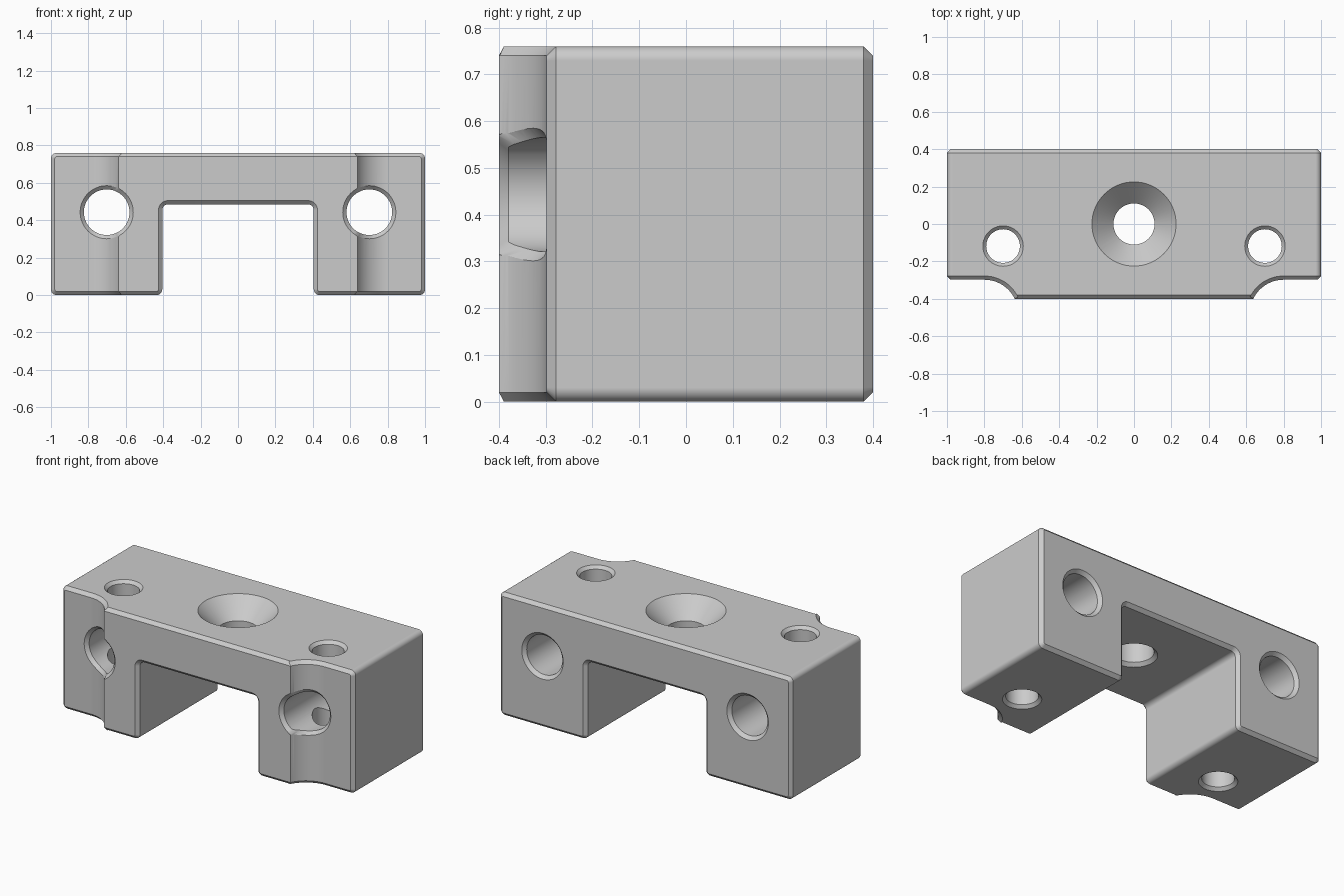
import bpy, bmesh, math
from mathutils import Vector

if "Cube" in bpy.data.objects:
    bpy.data.objects.remove(bpy.data.objects["Cube"])

HEIGHT, DEPTH, CHAMFER = 0.76, 0.4, 0.02
RECESS_Y, ARC_X, ARC_R = -0.298, 0.8, 0.18
ARC_Y = RECESS_Y - ARC_R
SEGMENTS = 64

metal = bpy.data.materials.new("light grey metal")
metal.use_nodes = True
grey = (0.6, 0.6, 0.6, 1)
metal.diffuse_color = grey
metal.node_tree.nodes["Principled BSDF"].inputs["Base Color"].default_value = grey


def finish(name, bm):
    bmesh.ops.recalc_face_normals(bm, faces=bm.faces)
    mesh = bpy.data.meshes.new(name)
    bm.to_mesh(mesh)
    bm.free()
    mesh.materials.append(metal)
    ob = bpy.data.objects.new(name, mesh)
    bpy.context.collection.objects.link(ob)
    return ob


def prism(name, points, direction):
    bm = bmesh.new()
    face = bm.faces.new([bm.verts.new(p) for p in points])
    moved = bmesh.ops.extrude_face_region(bm, geom=[face])["geom"]
    bmesh.ops.translate(bm, vec=direction, verts=[v for v in moved if isinstance(v, bmesh.types.BMVert)])
    return finish(name, bm)


def loft(name, rings):
    """Closed solid through a list of equal-sized rings."""
    bm = bmesh.new()
    loops = [[bm.verts.new(p) for p in ring] for ring in rings]
    for a, b in zip(loops, loops[1:]):
        for i in range(len(a)):
            j = (i + 1) % len(a)
            bm.faces.new((a[i], a[j], b[j], b[i]))
    bm.faces.new(loops[0])
    bm.faces.new(loops[-1])
    return finish(name, bm)


def rounded(points, radius, steps=6):
    """Fillet every right-angled corner of an outline."""
    out = []
    for i, p in enumerate(points):
        p = Vector(p)
        a = (Vector(points[i - 1]) - p).normalized() * radius
        b = (Vector(points[(i + 1) % len(points)]) - p).normalized() * radius
        for k in range(steps + 1):
            t = k / steps * math.pi / 2
            out.append(p + a * (1 - math.sin(t)) + b * (1 - math.cos(t)))
    return out


def cut(ob, cutters):
    for c in cutters:
        c.hide_render = True
        mod = ob.modifiers.new("cut", "BOOLEAN")
        mod.operation, mod.solver, mod.object = "DIFFERENCE", "EXACT", c
    bpy.context.view_layer.update()
    bm = bmesh.new()
    bm.from_object(ob, bpy.context.evaluated_depsgraph_get())
    ob.modifiers.clear()
    for c in cutters:
        bpy.data.objects.remove(c)
    return bm


def front_y(x):
    """Front surface depth, including the scooped shoulders."""
    dx = ARC_X - abs(x)
    if dx <= 0:
        return RECESS_Y
    if dx >= ARC_R:
        return -DEPTH
    return max(-DEPTH, ARC_Y + math.sqrt(ARC_R ** 2 - dx ** 2))


# Bridge-shaped body with filleted corners
outline = rounded([(-1, 0), (-0.405, 0), (-0.405, 0.485), (0.405, 0.485),
                   (0.405, 0), (1, 0), (1, HEIGHT), (-1, HEIGHT)], 0.03)
body = prism("bridge_block", [(p.x, -DEPTH, p.y) for p in outline], (0, 2 * DEPTH, 0))

# Scooped recesses on both front shoulders
scoops = []
for side in (-1, 1):
    arc = [math.pi - i / 24 * math.pi / 2 for i in range(25)]
    plan = [(ARC_X + ARC_R * math.cos(t), ARC_Y + ARC_R * math.sin(t)) for t in arc]
    plan += [(1.2, RECESS_Y), (1.2, -0.6), (ARC_X - ARC_R, -0.6)]
    scoops.append(prism("scoop_cutter", [(side * x, y, -0.2) for x, y in plan], (0, 0, 1.2)))
bm = cut(body, scoops)

# Chamfer the rims of the front and back faces
rims = []
for e in bm.edges:
    if len(e.link_faces) == 2:
        a, b = sorted(abs(f.normal.y) for f in e.link_faces)
        if a < 0.01 and b > 0.1:
            rims.append(e)
bmesh.ops.bevel(bm, geom=rims, offset=CHAMFER, offset_type="OFFSET", segments=1,
                profile=0.5, affect="EDGES", clamp_overlap=False)
bm.to_mesh(body.data)
bm.free()


def circle(r):
    return [(r * math.cos(2 * math.pi * i / SEGMENTS), r * math.sin(2 * math.pi * i / SEGMENTS))
            for i in range(SEGMENTS)]


def upright_drill(cx, cy, r, top_r, bottom_r=None):
    bottom_r = bottom_r or top_r
    low = 0.485 if cx == 0 else 0
    e = 0.01
    levels = [(bottom_r + e, low - e), (r, low + bottom_r - r),
              (r, HEIGHT - top_r + r), (top_r + e, HEIGHT + e)]
    return loft("upright_drill", [[(cx + x, cy + y, z) for x, y in circle(rad)] for rad, z in levels])


def cross_drill(cx, cz, r):
    """Front-to-back hole whose front chamfer follows the scooped surface."""
    wide, e = r + CHAMFER, 0.002

    def ring(rad, depth):
        return [(cx + x, depth(cx + x), cz + z) for x, z in circle(rad)]
    return loft("cross_drill", [
        ring(wide + e, lambda x: -0.6),
        ring(wide + e, lambda x: front_y(x) - e),
        ring(r, lambda x: front_y(x) + CHAMFER),
        ring(r, lambda x: DEPTH - CHAMFER),
        ring(wide + 0.01, lambda x: DEPTH + 0.01)])


# Countersunk centre hole, shoulder screw holes and cross holes
drills = [upright_drill(0, 0, 0.11, 0.225, 0.13)]
for side in (-1, 1):
    drills.append(upright_drill(side * 0.7, -0.118, 0.09, 0.108))
    drills.append(cross_drill(side * 0.702, 0.443, 0.122))
bm = cut(body, drills)
bm.to_mesh(body.data)
bm.free()

# Smooth fillets and bores, crisp chamfers
bpy.ops.object.select_all(action="DESELECT")
body.select_set(True)
bpy.context.view_layer.objects.active = body
bpy.ops.object.shade_smooth_by_angle(angle=math.radians(25))
weighted = body.modifiers.new("even_shading", "WEIGHTED_NORMAL")
weighted.keep_sharp = True
